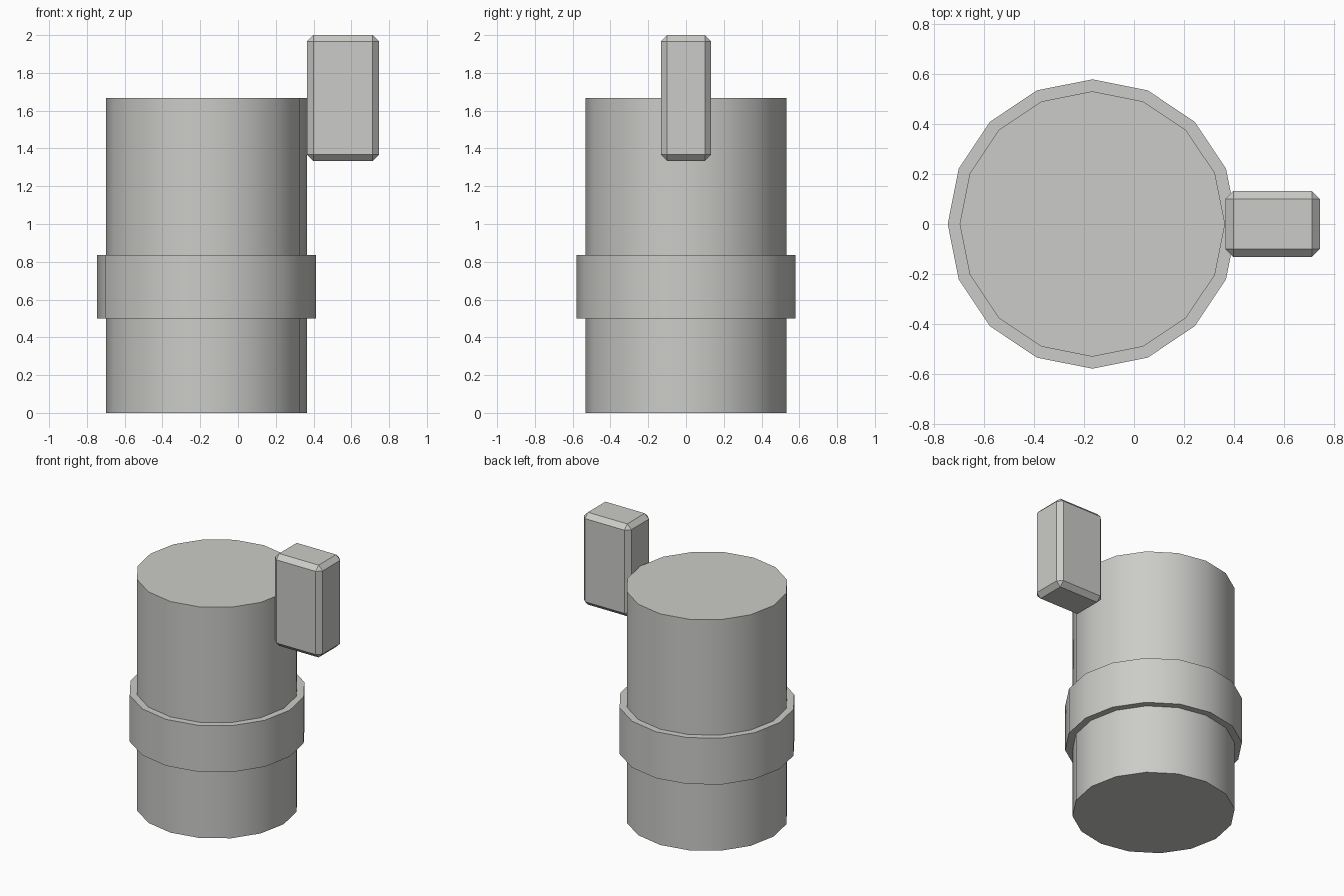
import bpy
import math

if "Cube" in bpy.data.objects:
    bpy.data.objects.remove(bpy.data.objects["Cube"])

AXIS_X = -0.167

grey = bpy.data.materials.new("light_grey")
grey.diffuse_color = (0.6, 0.6, 0.58, 1)
grey.use_nodes = True
grey.node_tree.nodes["Principled BSDF"].inputs["Base Color"].default_value = grey.diffuse_color


def drum(name, radius, bottom, top):
    """Upright 16-sided cylinder with a smooth wall and sharp rims."""
    bpy.ops.mesh.primitive_cylinder_add(
        vertices=16, radius=radius, depth=top - bottom,
        location=(AXIS_X, 0, (bottom + top) / 2))
    ob = bpy.context.object
    ob.name = name
    ob.data.materials.append(grey)
    bpy.ops.object.shade_smooth_by_angle(angle=math.radians(30))
    return ob


# Main body and the collar around it
drum("body", 0.532, 0.0, 1.667)
drum("collar", 0.58, 0.5, 0.835)

# Chamfered block on the right side near the rim
bpy.ops.mesh.primitive_cube_add(size=1, location=(0.556, 0, 1.667))
block = bpy.context.object
block.name = "side_block"
block.scale = (0.38, 0.266, 0.666)
bpy.ops.object.transform_apply(location=False, rotation=False, scale=True)
block.data.materials.append(grey)
chamfer = block.modifiers.new("chamfer", 'BEVEL')
chamfer.width = 0.033
chamfer.segments = 1
